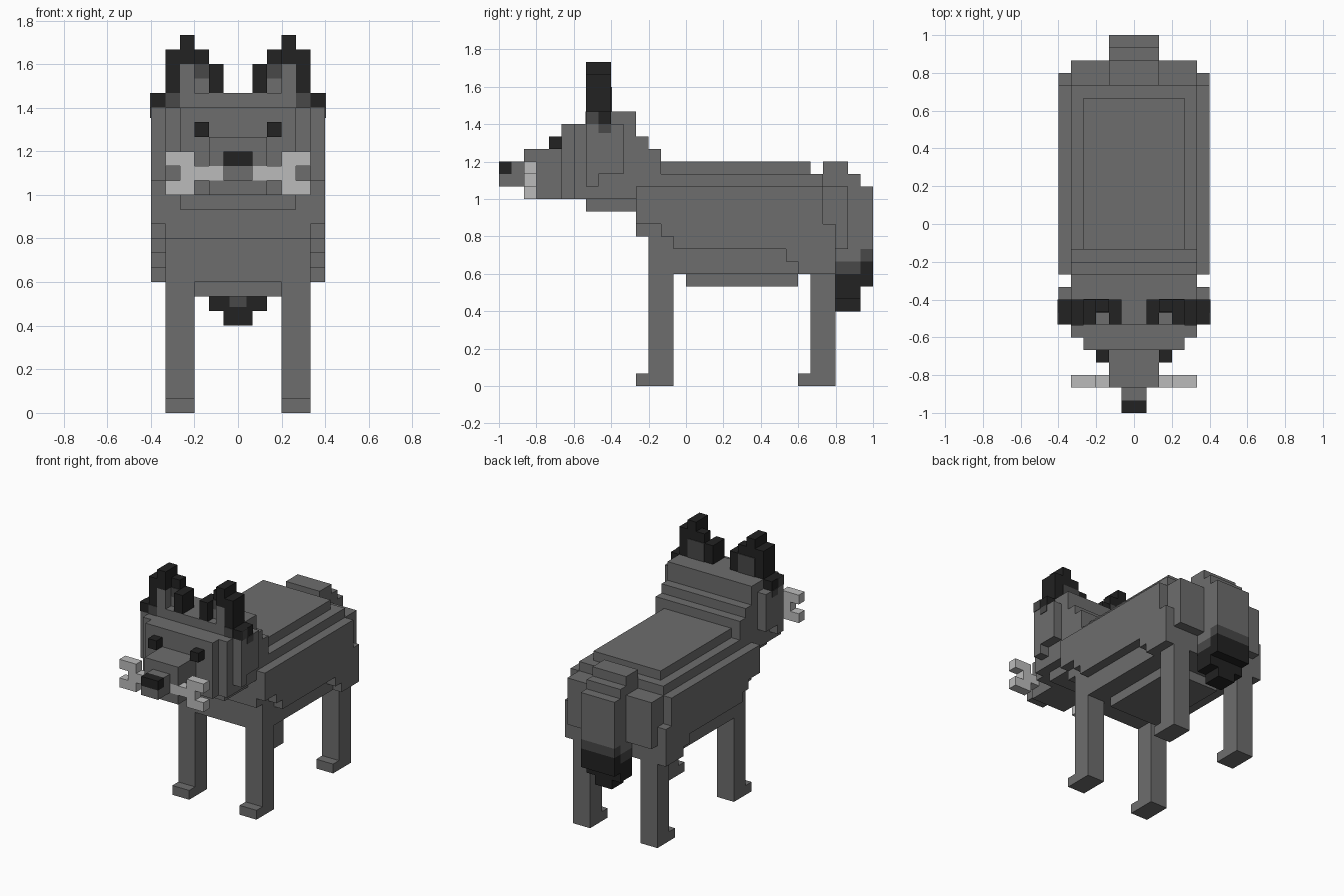
import bpy, bmesh
from mathutils import Vector

cube = bpy.data.objects.get("Cube")
if cube:
    bpy.data.objects.remove(cube, do_unlink=True)

U = 1 / 15  # size of one block


def material(name, v):
    m = bpy.data.materials.new(name)
    m.use_nodes = True
    m.diffuse_color = (v, v, v, 1)
    b = m.node_tree.nodes["Principled BSDF"]
    b.inputs["Base Color"].default_value = (v, v, v, 1)
    b.inputs["Roughness"].default_value = 0.9
    return m


FUR = material("grey fur", 0.153)
DARK = material("dark grey fur", 0.065)
BLACK = material("black fur", 0.016)
PALE = material("pale grey whisker", 0.50)


def part(name, mat, boxes, mirror=False):
    """Blocks given as (x0, x1, y0, y1, z0, z1) in block units."""
    bm = bmesh.new()
    for x0, x1, y0, y1, z0, z1 in boxes:
        for s in ((1, -1) if mirror else (1,)):
            geo = bmesh.ops.create_cube(bm, size=1)
            c = Vector((s * (x0 + x1) / 2, (y0 + y1) / 2, (z0 + z1) / 2))
            d = Vector((x1 - x0, y1 - y0, z1 - z0))
            for v in geo["verts"]:
                v.co = Vector([(c[i] + v.co[i] * d[i]) * U for i in range(3)])
    me = bpy.data.meshes.new(name)
    bm.to_mesh(me)
    bm.free()
    me.materials.append(mat)
    ob = bpy.data.objects.new(name, me)
    bpy.context.collection.objects.link(ob)
    return ob


# Legs and feet
for name, y in (("front", -3), ("back", 10)):
    for side, x in (("left", 3), ("right", -5)):
        part(f"{name}_{side}_leg", FUR, [(x, x + 2, y, y + 2, 0, 10)])
        part(f"{name}_{side}_foot", FUR, [(x, x + 2, y - 1, y, 0, 1)])

# Trunk, stepped along the back and rump
part("body", FUR, [
    (-5, 5, -3, 11, 9, 17),
    (-5, 5, 11, 12, 9, 16),
    (-4, 4, -3, 10, 16, 18),
    (-5, 5, 12, 13, 11, 16)])
part("chest", FUR, [(-5, 5, -4, -3, 12, 16)])
part("belly", FUR, [(-3, 3, 0, 9, 8, 9)])
part("flanks", FUR, [
    (5, 6, -4, -2, 13, 16),
    (5, 6, -2, -1, 12, 16),
    (5, 6, -1, 8, 11, 16),
    (5, 6, 8, 9, 10, 16),
    (5, 6, 9, 11, 9, 16),
    (5, 6, 11, 12, 9, 13)], mirror=True)

# Neck steps
part("neck", FUR, [
    (-5, 5, -4, -3, 14, 20),
    (-5, 5, -3, -2, 14, 19)])

# Head and muzzle
part("head", FUR, [
    (-5, 5, -8, -4, 15, 22),
    (-4, 4, -8, -4, 14, 15),
    (-5, 5, -9, -8, 15, 21),
    (-4, 4, -10, -9, 15, 21)])
part("cheeks", FUR, [
    (5, 6, -8, -7, 16, 21),
    (5, 6, -7, -5, 17, 21)], mirror=True)
part("muzzle", FUR, [
    (-2, 2, -12, -10, 15, 19),
    (-2, 2, -13, -12, 17, 19),
    (-1, 1, -13, -12, 15, 17),
    (-2, 2, -13, -12, 15, 16),
    (-1, 1, -14, -13, 16, 18),
    (-1, 1, -15, -14, 16, 17)])
part("nose", BLACK, [(-1, 1, -15, -14, 17, 18)])
part("eyes", BLACK, [(2, 3, -11, -10, 19, 20)], mirror=True)
part("whiskers", PALE, [
    (1, 4, -13, -12, 16, 17),
    (3, 5, -13, -12, 17, 18),
    (3, 5, -13, -12, 15, 16)], mirror=True)

# Ears with a notched front layer
part("ears", BLACK, [
    (1, 2, -8, -6, 22, 24),
    (2, 5, -7, -6, 22, 25),
    (4, 5, -8, -7, 22, 25),
    (3, 4, -8, -7, 24, 26),
    (3, 4, -7, -6, 25, 26),
    (5, 6, -8, -6, 21, 22)], mirror=True)
part("inner_ears", FUR, [
    (3, 4, -8, -7, 22, 24),
    (2, 3, -7.06, -7, 22, 23)], mirror=True)
part("ear_shading", DARK, [
    (2, 3, -7.06, -7, 23, 24),
    (2, 4, -6, -5.94, 22, 24),
    (4, 5, -8.06, -8, 21, 22),
    (6, 6.06, -8, -7, 21, 22),
    (6, 6.06, -7, -6, 20.3, 21)], mirror=True)

# Tail, fading to a dark tip
part("tail", FUR, [
    (-2, 2, 11, 13, 10, 18),
    (-2, 2, 13, 14, 10, 17),
    (-2, 2, 14, 15, 11, 16)])
part("tail_fade", DARK, [
    (-2, 2, 12, 13, 9, 10),
    (-2, 2, 13, 14, 9, 10),
    (-2, 2, 14, 15, 10, 11),
    (-0.6, 0.6, 11.94, 12, 7.3, 9)])
part("tail_tip", BLACK, [
    (-2, 2, 12, 14, 7, 9),
    (-1, 1, 12, 14, 6, 7),
    (-2, 2, 14, 15, 8, 10)])
